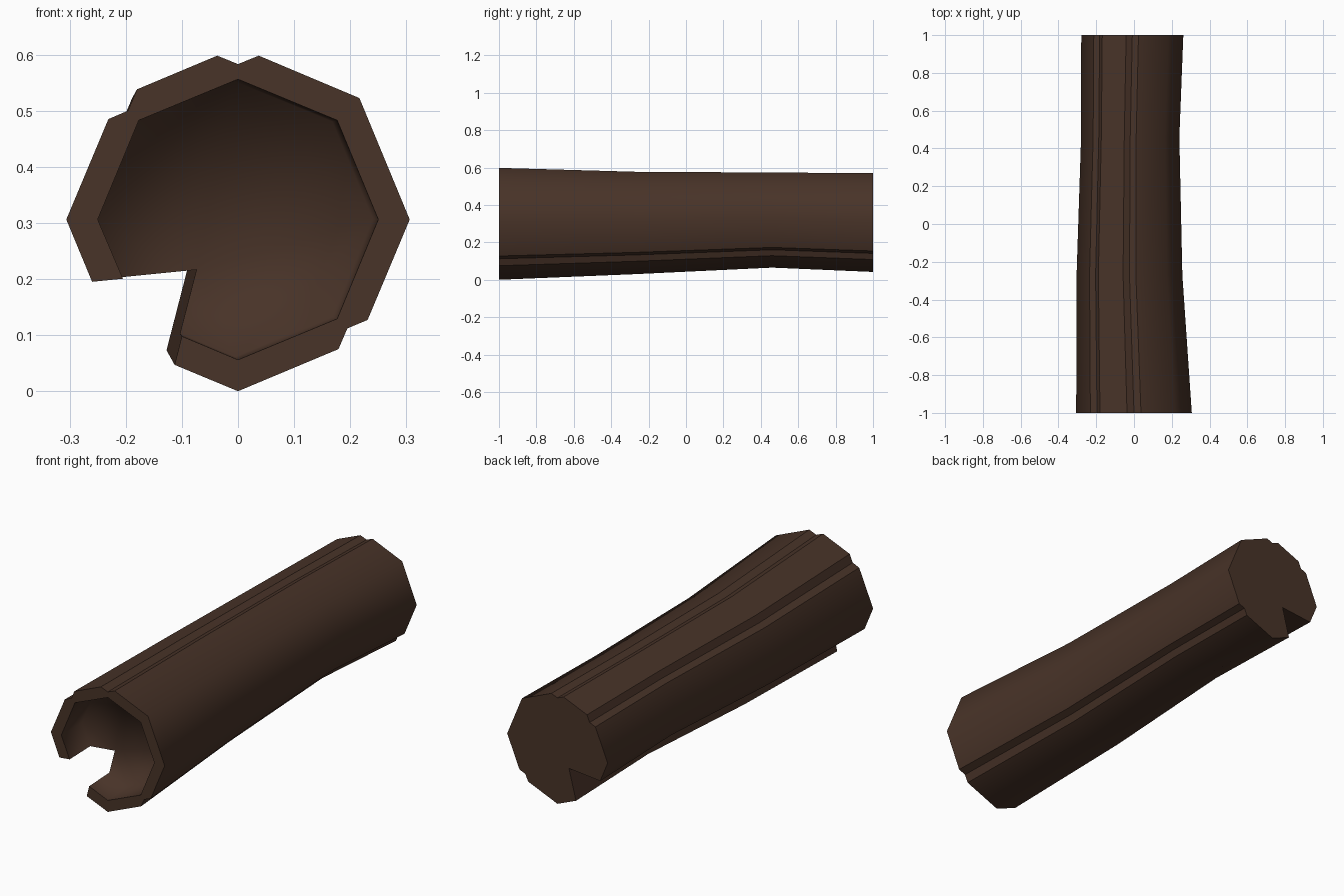
import bpy, bmesh, math

if "Cube" in bpy.data.objects:
    bpy.data.objects.remove(bpy.data.objects["Cube"])

# Outer cross-section (x, z about the axis) from one lip of the crack round to the other;
# third value: 1 = soft octagon corner, 0 = crisp groove edge
PROFILE = [(-.26, -.111, 0), (-.306, 0, 1),
           (-.231, .179, 0), (-.196, .194, 0), (-.18, .232, 0),
           (-.037, .292, 0), (0, .277, 0), (.037, .292, 0),
           (.2164, .2164, 1), (.306, 0, 1),
           (.231, -.179, 0), (.195, -.194, 0), (.179, -.231, 0),
           (0, -.306, 1), (-.113, -.259, 0)]
APEX = (-.07, -.092)                      # deepest line of the crack
r = .25
d = r * math.sqrt(.5)
HOLLOW = [(-.205, -.1055), (-r, 0), (-d, d), (0, r), (d, d), (r, 0), (d, -d), (0, -r), (-.1, -.208)]

# Sections along the log: y, centre x, centre z, scale
S = [(-1, 0, .306, 1), (-.27, -.024, .31, .915), (.46, -.02, .325, .85), (1, -.009, .312, .883)]
t = .16 / .73
S.insert(1, tuple(a + (b - a) * t for a, b in zip(S[0], S[1])))   # floor of the hollow

bm = bmesh.new()


def ring(points, sec):
    y, cx, cz, s = sec
    return [bm.verts.new((cx + p[0] * s, y, cz + p[1] * s)) for p in points]


outer = [ring(PROFILE, s) for s in S]
apex = [None] + [ring([APEX], s)[0] for s in S[1:]]
inner = [ring(HOLLOW, s) for s in S[:2]]

# Bark
for a, b in zip(outer, outer[1:]):
    for i in range(len(PROFILE) - 1):
        bm.faces.new((a[i], a[i + 1], b[i + 1], b[i]))

# Hollow walls, floor, front rim and back end
soft = set()
for i in range(len(HOLLOW) - 1):
    f = bm.faces.new((inner[0][i], inner[1][i], inner[1][i + 1], inner[0][i + 1]))
    soft.add(f)
soft.add(bm.faces.new(inner[1] + [apex[1]]))
bm.faces.new(outer[0] + inner[0][::-1])
bm.faces.new(outer[-1] + [apex[-1]])

# Crack walls, one on each lip
for k in (0, -1):
    bm.faces.new((outer[0][k], inner[0][k], inner[1][k], outer[1][k]))
    bm.faces.new((outer[1][k], inner[1][k], apex[1], apex[2], outer[2][k]))
    for j in (2, 3):
        bm.faces.new((outer[j][k], apex[j], apex[j + 1], outer[j + 1][k]))

bmesh.ops.recalc_face_normals(bm, faces=bm.faces[:])

# Smooth shading with crisp grooves, crack and ends; the hollow stays soft
for f in bm.faces:
    f.smooth = True
for e in bm.edges:
    in_hollow = all(f in soft for f in e.link_faces)
    if not in_hollow and e.calc_face_angle(0) > .87:
        e.smooth = False
for a, b in zip(outer, outer[1:]):
    for i, p in enumerate(PROFILE):
        if not p[2]:
            bm.edges.get((a[i], b[i])).smooth = False

mesh = bpy.data.meshes.new("hollow_log")
bm.to_mesh(mesh)
bm.free()
log = bpy.data.objects.new("hollow_log", mesh)
bpy.context.collection.objects.link(log)

bark = bpy.data.materials.new("dark_brown_bark")
bark.diffuse_color = (.065, .033, .021, 1)
bark.use_nodes = True
bark.node_tree.nodes["Principled BSDF"].inputs["Base Color"].default_value = bark.diffuse_color
mesh.materials.append(bark)
